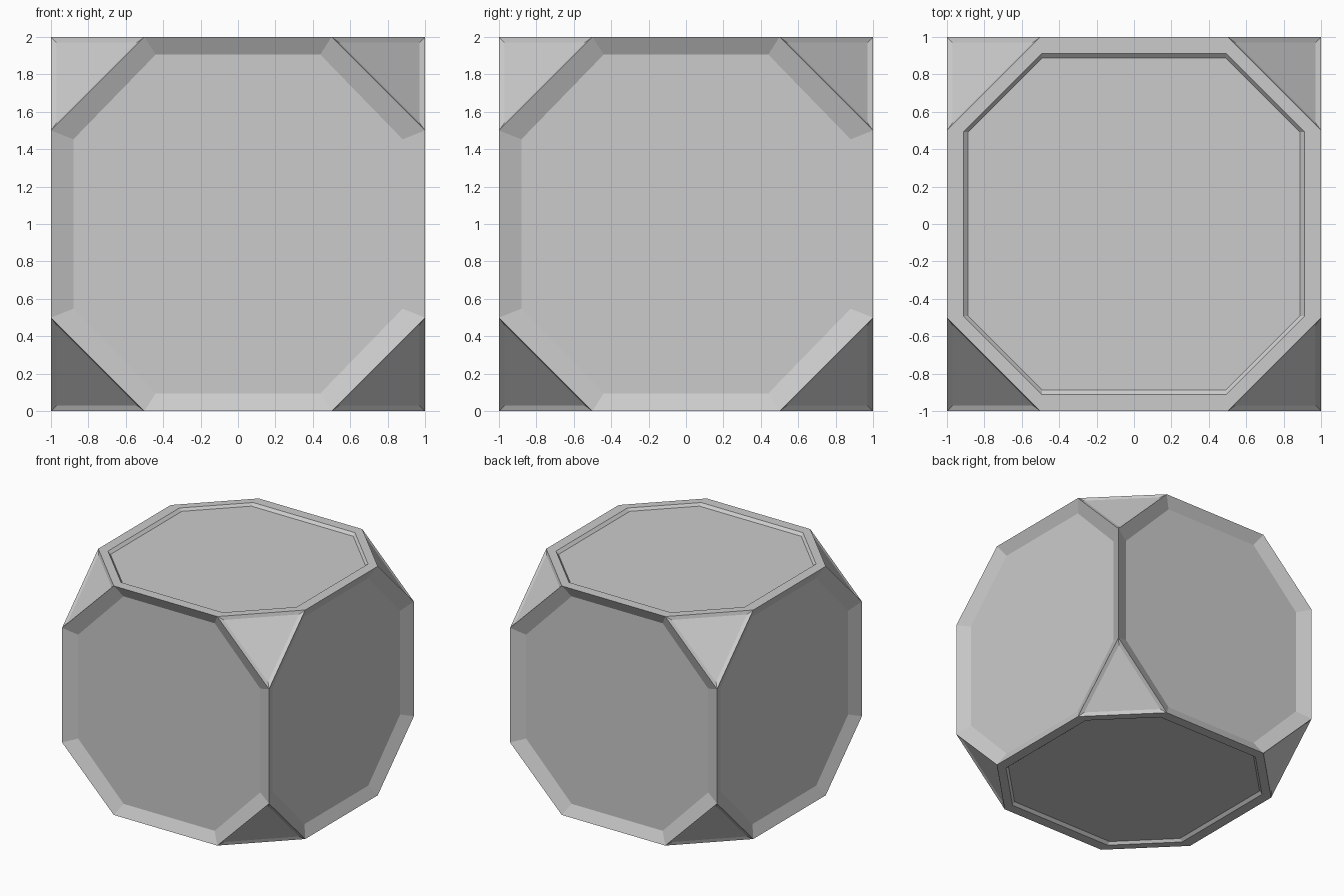
import bpy, bmesh
from mathutils import Vector

if "Cube" in bpy.data.objects:
    bpy.data.objects.remove(bpy.data.objects["Cube"])

bm = bmesh.new()

# Body: cube with its eight corners cut off half way along each half edge
bmesh.ops.create_cube(bm, size=2)
bmesh.ops.bevel(bm, geom=bm.verts[:], offset=0.5, segments=1,
                affect='VERTICES', profile=0.5)
bm.normal_update()


def ring(face, move):
    """Replace a face by an inner loop at the moved corners, plus joining walls."""
    outer = face.verts[:]
    inner = [bm.verts.new(move(v.co)) for v in outer]
    bm.faces.remove(face)
    n = len(outer)
    for i in range(n):
        j = (i + 1) % n
        bm.faces.new((outer[i], outer[j], inner[j], inner[i]))
    panel = bm.faces.new(inner)
    panel.normal_update()
    return panel


def on_big(co, side, z):
    """Pull only the outermost horizontal coordinate to `side`."""
    def f(c):
        return (1 if c > 0 else -1) * (side if abs(c) > 0.7 else 0.492)
    return Vector((f(co.x), f(co.y), z))


for face in bm.faces[:]:
    n = face.normal.copy()
    if abs(n.z) > 0.9:
        # Top and bottom: flat rim, then a shallow recessed panel
        s = 1 if n.z > 0 else -1
        rim = ring(face, lambda c: on_big(c, 0.912, s))
        ring(rim, lambda c: on_big(c, 0.887, s * 0.978))
    elif len(face.verts) == 8:
        # Side panels: wide sloping border down to a recessed octagon
        across = 0 if abs(n.y) > 0.9 else 1

        def dish(c):
            p = c.copy()
            p[across] *= 0.88
            p.z *= 0.906
            return p - n * 0.05
        ring(face, dish)
    else:
        # Corner triangles: thin sloping border
        mid = face.calc_center_median()
        ring(face, lambda c: mid + (c - mid) * 0.855 - n * 0.011)

bmesh.ops.recalc_face_normals(bm, faces=bm.faces[:])
bmesh.ops.translate(bm, verts=bm.verts[:], vec=(0, 0, 1))

mesh = bpy.data.meshes.new("panelled_block")
bm.to_mesh(mesh)
bm.free()
obj = bpy.data.objects.new("panelled_block", mesh)
bpy.context.collection.objects.link(obj)
